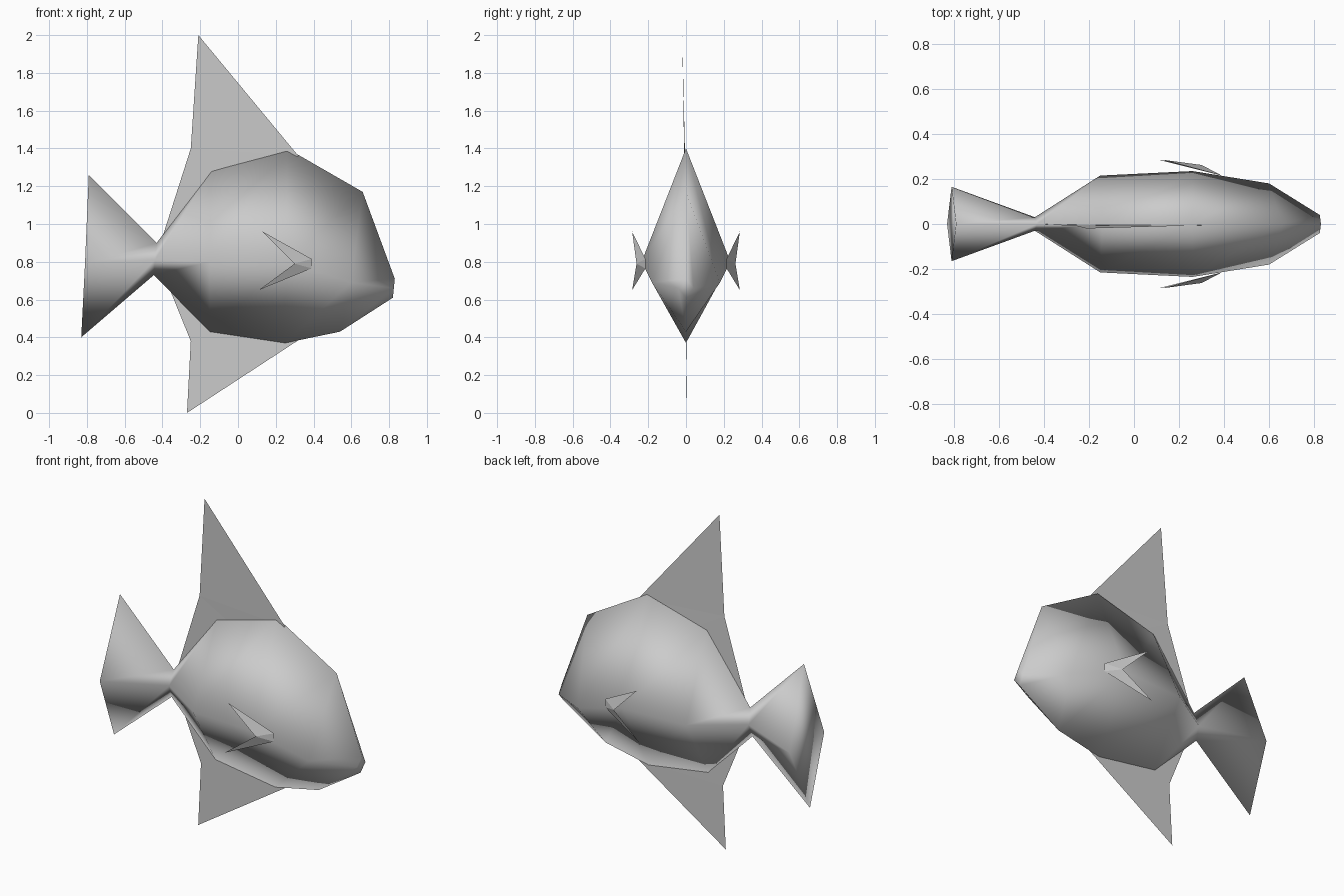
import bpy
import bmesh

if "Cube" in bpy.data.objects:
    bpy.data.objects.remove(bpy.data.objects["Cube"], do_unlink=True)

grey = bpy.data.materials.new("plain grey")
grey.use_nodes = True
colour = (0.6, 0.6, 0.6, 1)
grey.diffuse_color = colour
grey.node_tree.nodes["Principled BSDF"].inputs["Base Color"].default_value = colour


def finish(bm, name, smooth):
    """Turn a bmesh into a named grey object."""
    mesh = bpy.data.meshes.new(name)
    bm.to_mesh(mesh)
    bm.free()
    mesh.materials.append(grey)
    for face in mesh.polygons:
        face.use_smooth = smooth
    obj = bpy.data.objects.new(name, mesh)
    bpy.context.collection.objects.link(obj)
    return obj


def sheet(name, points, triangles):
    """Thin fin made of a few flat faces."""
    bm = bmesh.new()
    verts = [bm.verts.new(p) for p in points]
    for tri in triangles:
        bm.faces.new([verts[i] for i in tri])
    return finish(bm, name, False)


# Body and tail: diamond sections from tail to nose
# (top x, top z), (bottom x, bottom z), (side x, half width, side z)
sections = [
    ((-0.79, 1.26), (-0.83, 0.40), (-0.81, 0.165, 0.79)),
    ((-0.43, 0.90), (-0.445, 0.73), (-0.44, 0.03, 0.81)),
    ((-0.14, 1.29), (-0.15, 0.43), (-0.15, 0.215, 0.80)),
    ((0.26, 1.40), (0.25, 0.37), (0.26, 0.235, 0.80)),
    ((0.66, 1.17), (0.54, 0.43), (0.60, 0.18, 0.69)),
    ((0.83, 0.71), (0.82, 0.61), (0.825, 0.04, 0.66)),
]
bm = bmesh.new()
rings = []
for (tx, tz), (bx, bz), (sx, w, sz) in sections:
    ring = [(tx, 0, tz), (sx, w, sz), (bx, 0, bz), (sx, -w, sz)]
    rings.append([bm.verts.new(p) for p in ring])
for a, b in zip(rings, rings[1:]):
    for i in range(4):
        j = (i + 1) % 4
        bm.faces.new((a[i], a[j], b[j], b[i]))
for ring in (rings[0], rings[-1]):
    bm.faces.new((ring[0], ring[1], ring[3]))
    bm.faces.new((ring[1], ring[2], ring[3]))
bmesh.ops.recalc_face_normals(bm, faces=bm.faces)
finish(bm, "body", True)

# Upper and lower fins, rooted along the body's edges
sheet("dorsal_fin",
      [(-0.21, -0.02, 2.0), (-0.25, -0.01, 1.40), (-0.41, 0, 0.90),
       (0.10, 0, 1.20), (0.32, -0.005, 1.36)],
      [(0, 1, 4), (1, 3, 4), (1, 2, 3)])
sheet("anal_fin",
      [(-0.27, 0.005, 0), (-0.25, 0.003, 0.38), (-0.38, 0, 0.70),
       (0.10, 0, 0.50), (0.32, 0, 0.385)],
      [(0, 4, 1), (1, 4, 3), (1, 3, 2)])

# Forked side fins
for side, name in ((-1, "right_side_fin"), (1, "left_side_fin")):
    sheet(name,
          [(0.13, side * 0.285, 0.96), (0.39, side * 0.215, 0.815),
           (0.39, side * 0.215, 0.765), (0.11, side * 0.285, 0.65),
           (0.30, side * 0.262, 0.79)],
          [(0, 4, 1), (1, 4, 2), (2, 4, 3)])
